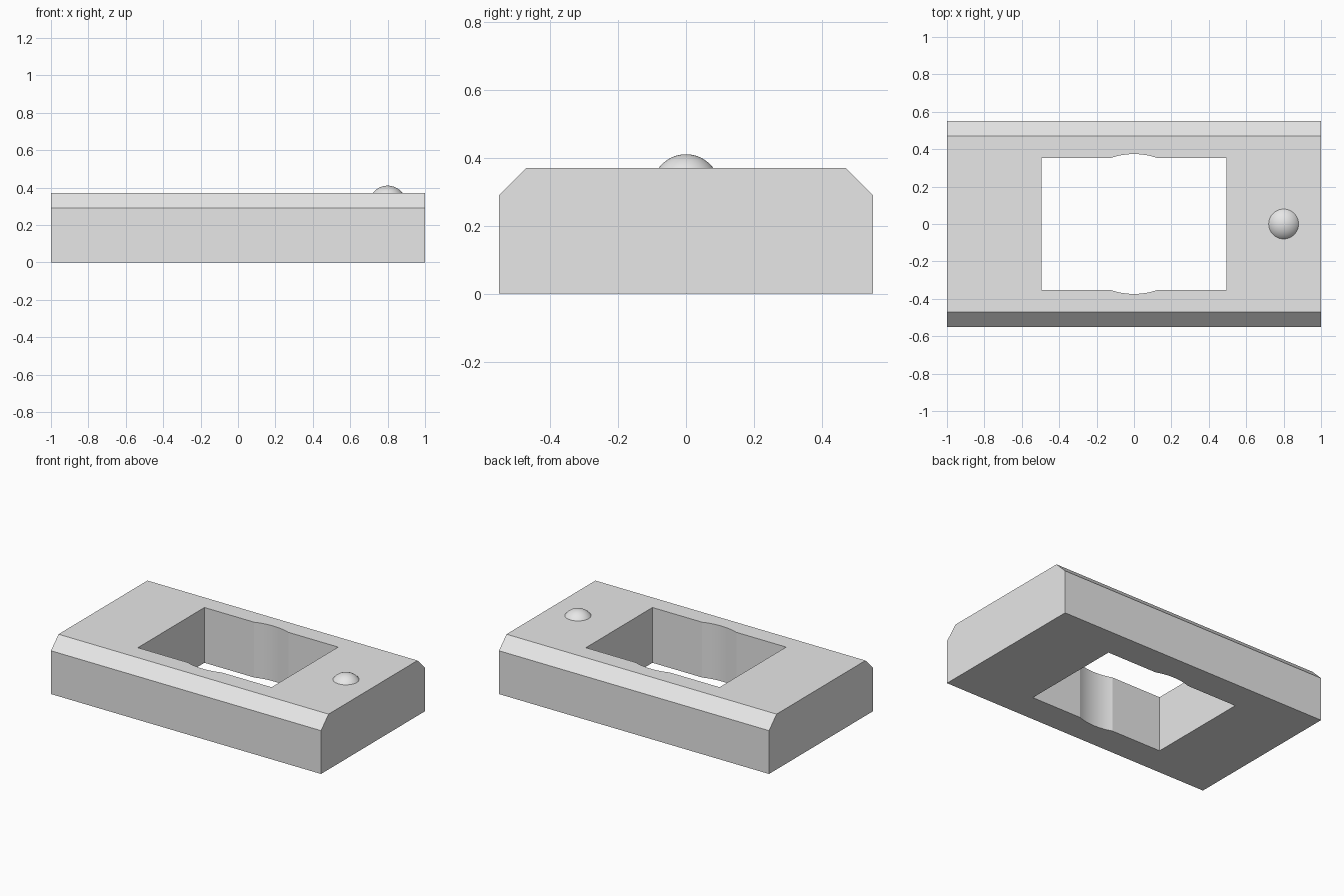
import bpy
import bmesh
import math

if "Cube" in bpy.data.objects:
    bpy.data.objects.remove(bpy.data.objects["Cube"])

grey = bpy.data.materials.new("plain_grey")
grey.diffuse_color = (0.8, 0.8, 0.8, 1)
grey.use_nodes = True
grey.node_tree.nodes["Principled BSDF"].inputs["Base Color"].default_value = grey.diffuse_color


def make_object(name, bm):
    bmesh.ops.recalc_face_normals(bm, faces=bm.faces)
    mesh = bpy.data.meshes.new(name)
    bm.to_mesh(mesh)
    bm.free()
    mesh.materials.append(grey)
    obj = bpy.data.objects.new(name, mesh)
    bpy.context.collection.objects.link(obj)
    return obj


def smooth(obj, angle):
    bpy.ops.object.select_all(action='DESELECT')
    obj.select_set(True)
    bpy.context.view_layer.objects.active = obj
    bpy.ops.object.shade_smooth_by_angle(angle=math.radians(angle))


def extrude_profile(name, points, offset):
    bm = bmesh.new()
    face = bm.faces.new([bm.verts.new(p) for p in points])
    out = bmesh.ops.extrude_face_region(bm, geom=[face])
    verts = [v for v in out["geom"] if isinstance(v, bmesh.types.BMVert)]
    bmesh.ops.translate(bm, vec=offset, verts=verts)
    return make_object(name, bm)


# Block with two chamfered long top edges
half = [(0.55, 0), (0.55, 0.29), (0.47, 0.37)]
section = half + [(-y, z) for y, z in reversed(half)]
body = extrude_profile("body", [(-1, y, z) for y, z in section], (2, 0, 0))

# Through opening: rectangle whose long sides bulge along a round bore
hx, hy, radius, steps = 0.495, 0.352, 0.374, 12
a = math.acos(hy / radius)
arc = [(radius * math.sin(t), radius * math.cos(t))
       for t in (-a + 2 * a * i / steps for i in range(steps + 1))]
side = [(-hx, hy)] + arc + [(hx, hy)]
outline = side + [(-x, -y) for x, y in side]
cutter = extrude_profile("opening_cutter",
                         [(x, y, -0.1) for x, y in outline], (0, 0, 0.6))
cutter.hide_render = True
cut = body.modifiers.new("opening", 'BOOLEAN')
cut.operation = 'DIFFERENCE'
cut.solver = 'EXACT'
cut.object = cutter
bpy.context.view_layer.objects.active = body
bpy.ops.object.modifier_apply(modifier=cut.name)
bpy.data.objects.remove(cutter)
smooth(body, 15)

# Round button: cap of a sphere sitting in the top face
bm = bmesh.new()
bmesh.ops.create_uvsphere(bm, u_segments=48, v_segments=32, radius=0.1)
bmesh.ops.translate(bm, vec=(0.8, 0, 0.31), verts=bm.verts)
bmesh.ops.bisect_plane(bm, geom=bm.verts[:] + bm.edges[:] + bm.faces[:],
                       plane_co=(0, 0, 0.365), plane_no=(0, 0, 1),
                       clear_inner=True)
smooth(make_object("button", bm), 30)
